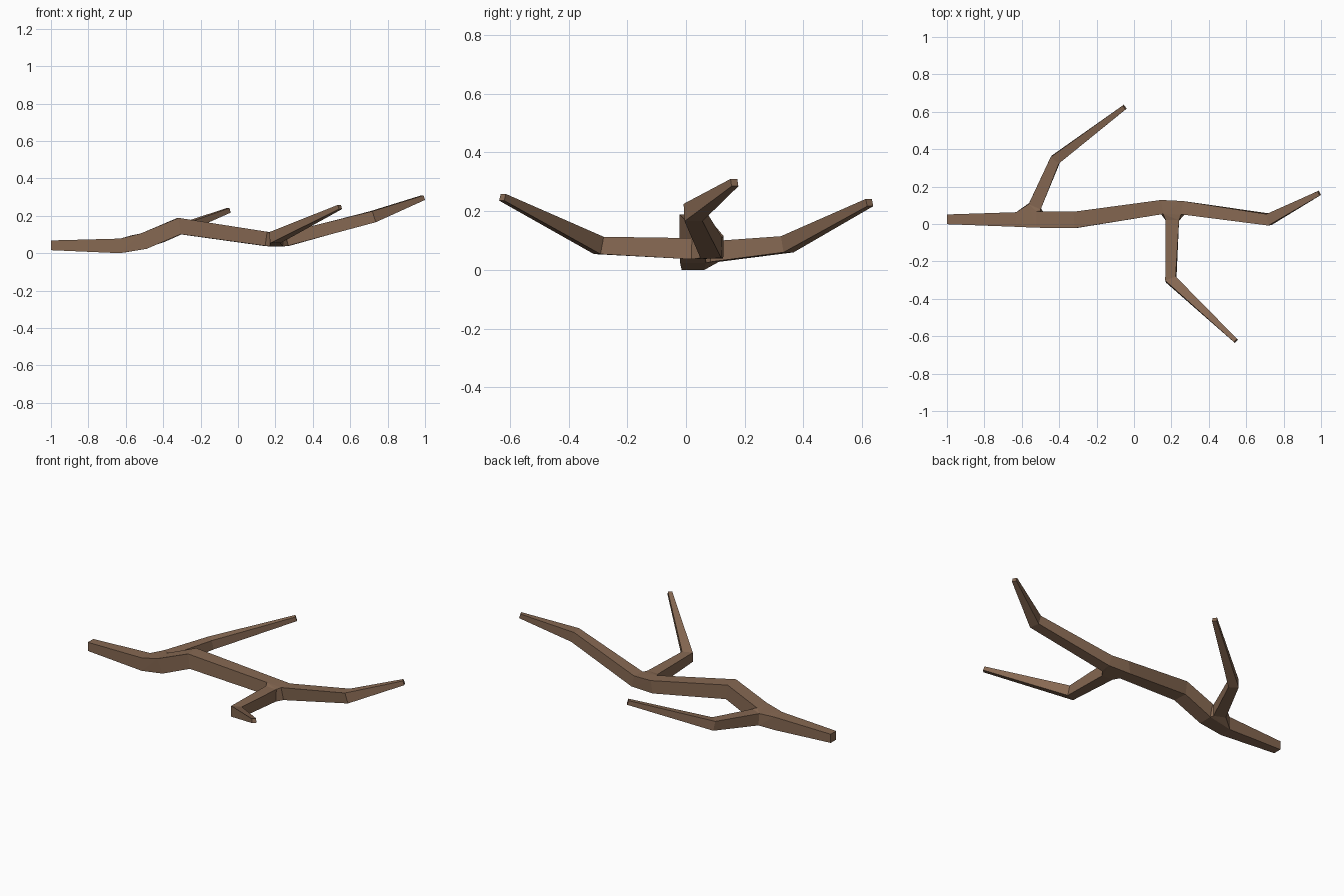
import bpy, bmesh
from mathutils import Vector

if "Cube" in bpy.data.objects:
    bpy.data.objects.remove(bpy.data.objects["Cube"])

bark = bpy.data.materials.new("brown_bark")
bark.diffuse_color = (0.24, 0.14, 0.085, 1)
bark.use_nodes = True
bark.node_tree.nodes["Principled BSDF"].inputs["Base Color"].default_value = bark.diffuse_color

bm = bmesh.new()


def ring(p, r, n):
    """Upright square ring of four vertices facing along n."""
    side = Vector((0, 0, 1)).cross(n).normalized()
    up = n.cross(side)
    return [bm.verts.new(p + r * (a * side + b * up))
            for a, b in ((-1, -1), (1, -1), (1, 1), (-1, 1))]


def limb(*stations):
    """Tapered square tube through (x, y, z, half width); returns its rings."""
    pts = [Vector(s[:3]) for s in stations]
    dirs = [(b - a).normalized() for a, b in zip(pts, pts[1:])]
    normals = [dirs[0]] + [(a + b).normalized() for a, b in zip(dirs, dirs[1:])] + [dirs[-1]]
    rings = [ring(p, s[3], n) for p, s, n in zip(pts, stations, normals)]
    for a, b in zip(rings, rings[1:]):
        for i in range(4):
            j = (i + 1) % 4
            bm.faces.new((a[i], a[j], b[j], b[i]))
    return rings


def fork(*rings):
    """Hull joining three limb ends, left open where the limbs attach."""
    hb = bmesh.new()
    source = {}
    for k, rg in enumerate(rings):
        for v in rg:
            source[hb.verts.new(v.co)] = (k, v)
    bmesh.ops.convex_hull(hb, input=hb.verts[:])
    for f in hb.faces:
        if len({source[v][0] for v in f.verts}) > 1:
            bm.faces.new([source[v][1] for v in f.verts])
    hb.free()


# Main stem in three stretches
base = limb((-1, 0.025, 0.045, 0.026), (-0.63, 0.024, 0.042, 0.039))
middle = limb((-0.505, 0.024, 0.067, 0.044), (-0.315, 0.022, 0.148, 0.044),
              (0.145, 0.09, 0.08, 0.038))
end = limb((0.265, 0.086, 0.078, 0.036), (0.722, 0.024, 0.198, 0.031),
           (0.99, 0.165, 0.30, 0.013))

# Side twigs
back_twig = limb((-0.53, 0.095, 0.065, 0.035), (-0.42, 0.345, 0.09, 0.028),
                 (-0.05, 0.625, 0.232, 0.013))
front_twig = limb((0.205, 0.02, 0.075, 0.036), (0.197, -0.297, 0.086, 0.03),
                  (0.545, -0.625, 0.25, 0.012))

# Forks and end caps
fork(base[-1], middle[0], back_twig[0])
fork(middle[-1], end[0], front_twig[0])
for cap in (base[0], end[-1], back_twig[-1], front_twig[-1]):
    bm.faces.new(cap)

bmesh.ops.recalc_face_normals(bm, faces=bm.faces[:])
low = min(v.co.z for v in bm.verts)
bmesh.ops.translate(bm, verts=bm.verts[:], vec=(0, 0, -low))

mesh = bpy.data.meshes.new("branch")
bm.to_mesh(mesh)
bm.free()
mesh.materials.append(bark)
bpy.context.collection.objects.link(bpy.data.objects.new("branch", mesh))
